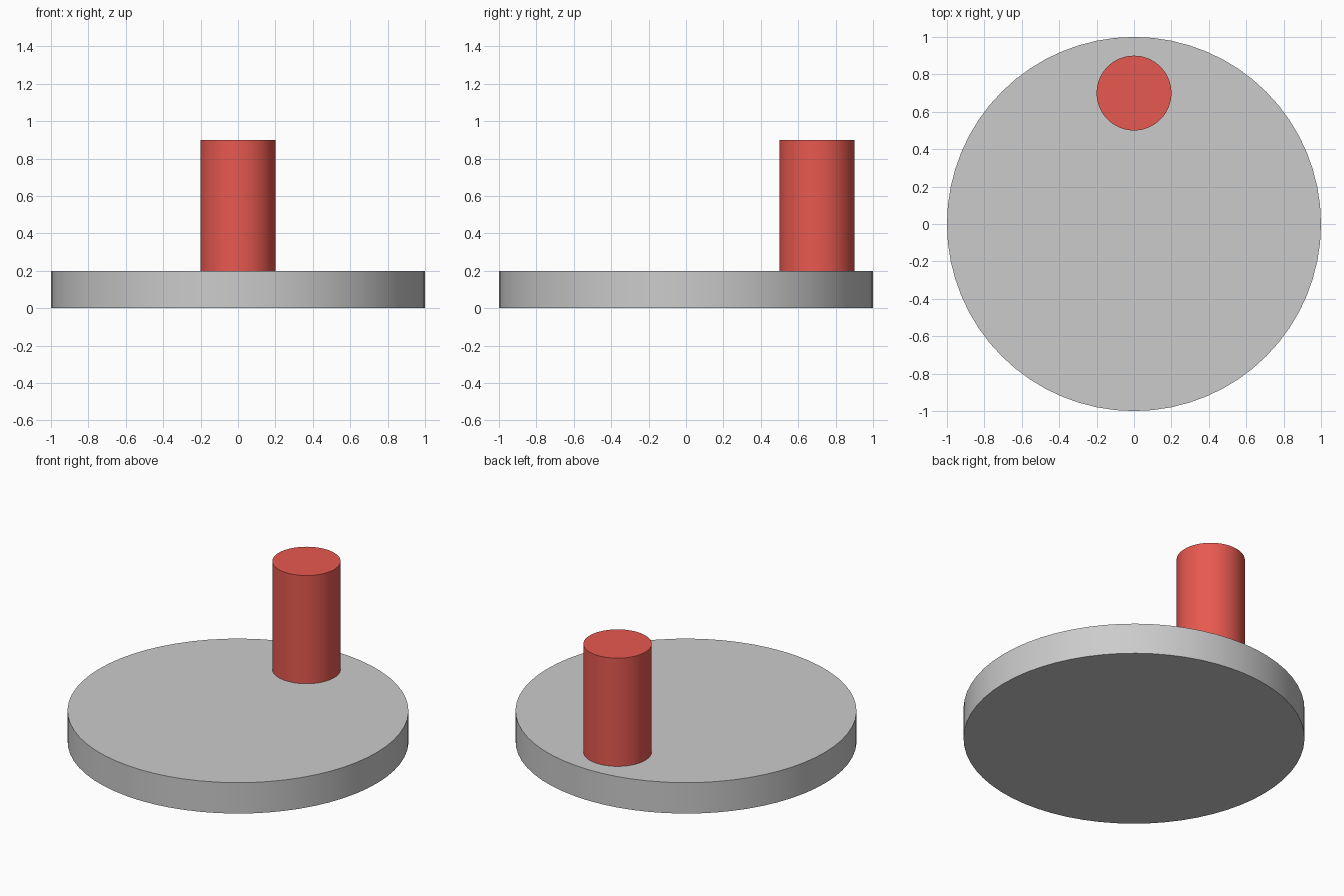
import bpy
import math

if "Cube" in bpy.data.objects:
    bpy.data.objects.remove(bpy.data.objects["Cube"])


def cylinder(name, radius, z0, z1, x=0, y=0, sides=64):
    bpy.ops.mesh.primitive_cylinder_add(
        vertices=sides, radius=radius, depth=z1 - z0,
        location=(x, y, (z0 + z1) / 2))
    obj = bpy.context.object
    obj.name = name
    bpy.ops.object.shade_smooth_by_angle(angle=math.radians(30))
    return obj


# Round base plate
cylinder("base_disc", 1.0, 0.0, 0.2)

# Red peg standing near the back edge
peg = cylinder("peg", 0.2, 0.2, 0.9, y=0.7)
red = bpy.data.materials.new("red")
red.diffuse_color = (0.8, 0.1, 0.08, 1)
red.use_nodes = True
red.node_tree.nodes["Principled BSDF"].inputs["Base Color"].default_value = red.diffuse_color
peg.data.materials.append(red)
